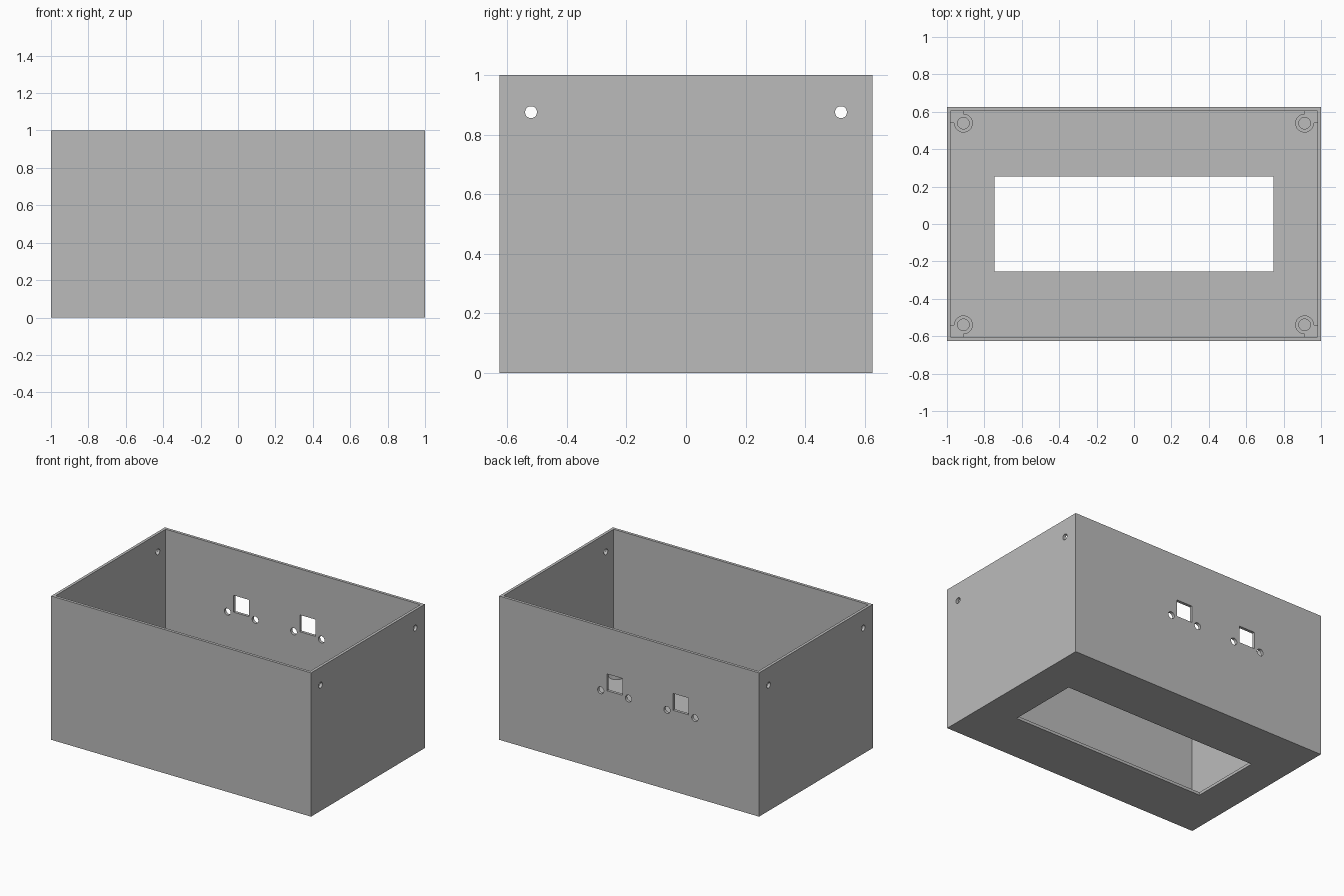
import bpy
from math import pi

# Overall sizes
W, D, H, T = 2.0, 1.25, 1.0, 0.02
POST_X, POST_Y, POST_TOP = 0.912, 0.539, 0.17

if "Cube" in bpy.data.objects:
    bpy.data.objects.remove(bpy.data.objects["Cube"], do_unlink=True)

grey = bpy.data.materials.new("grey_plastic")
grey.use_nodes = True
grey.diffuse_color = (0.5, 0.5, 0.5, 1)
grey.node_tree.nodes["Principled BSDF"].inputs["Base Color"].default_value = (0.5, 0.5, 0.5, 1)


def box(name, x0, x1, y0, y1, z0, z1):
    bpy.ops.mesh.primitive_cube_add(
        size=1, location=((x0 + x1) / 2, (y0 + y1) / 2, (z0 + z1) / 2))
    ob = bpy.context.object
    ob.name = name
    ob.scale = (abs(x1 - x0), abs(y1 - y0), abs(z1 - z0))
    bpy.ops.object.transform_apply(location=False, rotation=False, scale=True)
    return ob


def cylinder(name, radius, depth, location, rotation=(0, 0, 0)):
    bpy.ops.mesh.primitive_cylinder_add(
        vertices=32, radius=radius, depth=depth, location=location, rotation=rotation)
    bpy.context.object.name = name
    return bpy.context.object


def combine(target, tool, operation):
    mod = target.modifiers.new("boolean", 'BOOLEAN')
    mod.operation = operation
    mod.solver = 'EXACT'
    mod.object = tool
    bpy.context.view_layer.objects.active = target
    bpy.ops.object.modifier_apply(modifier=mod.name)
    bpy.data.objects.remove(tool, do_unlink=True)


def finish(ob):
    ob.data.materials.clear()
    ob.data.materials.append(grey)
    bpy.ops.object.select_all(action='DESELECT')
    ob.select_set(True)
    bpy.context.view_layer.objects.active = ob
    bpy.ops.object.shade_smooth_by_angle(angle=pi / 6)


# Open-topped box
case = box("enclosure", -W / 2, W / 2, -D / 2, D / 2, 0, H)
combine(case, box("cavity", -W / 2 + T, W / 2 - T, -D / 2 + T, D / 2 - T, T, H + T), 'DIFFERENCE')

# Window in the floor
combine(case, box("window_cut", -0.746, 0.746, -0.253, 0.253, -T, 2 * T), 'DIFFERENCE')

# Screw holes through both end walls
for y in (-0.52, 0.52):
    combine(case, cylinder("end_hole_cut", 0.02, 2.5, (0, y, 0.875), (0, pi / 2, 0)), 'DIFFERENCE')

# Two square openings in the back wall, each with a pair of screw holes
for x in (-0.398, 0.112):
    combine(case, box("square_cut", x - 0.06, x + 0.06, 0.55, 0.7, 0.563, 0.68), 'DIFFERENCE')
    for side in (-1, 1):
        combine(case, cylinder("back_hole_cut", 0.024, 0.15,
                               (x + side * 0.107, 0.62, 0.553), (pi / 2, 0, 0)), 'DIFFERENCE')
finish(case)

# Hollow corner posts, each joined to the walls by a solid corner block
for sx, sx_name in ((-1, "right"), (1, "left")):
    for sy, sy_name in ((-1, "front"), (1, "back")):
        px, py = sx * POST_X, sy * POST_Y
        post = cylinder(f"{sy_name}_{sx_name}_post", 0.05, POST_TOP - T / 2,
                        (px, py, (POST_TOP + T / 2) / 2))
        combine(post, box("corner_block", px, sx * (W / 2 - T / 2),
                          py, sy * (D / 2 - T / 2), T / 2, POST_TOP), 'UNION')
        combine(post, cylinder("pilot_cut", 0.031, POST_TOP, (px, py, T + POST_TOP / 2)), 'DIFFERENCE')
        finish(post)
